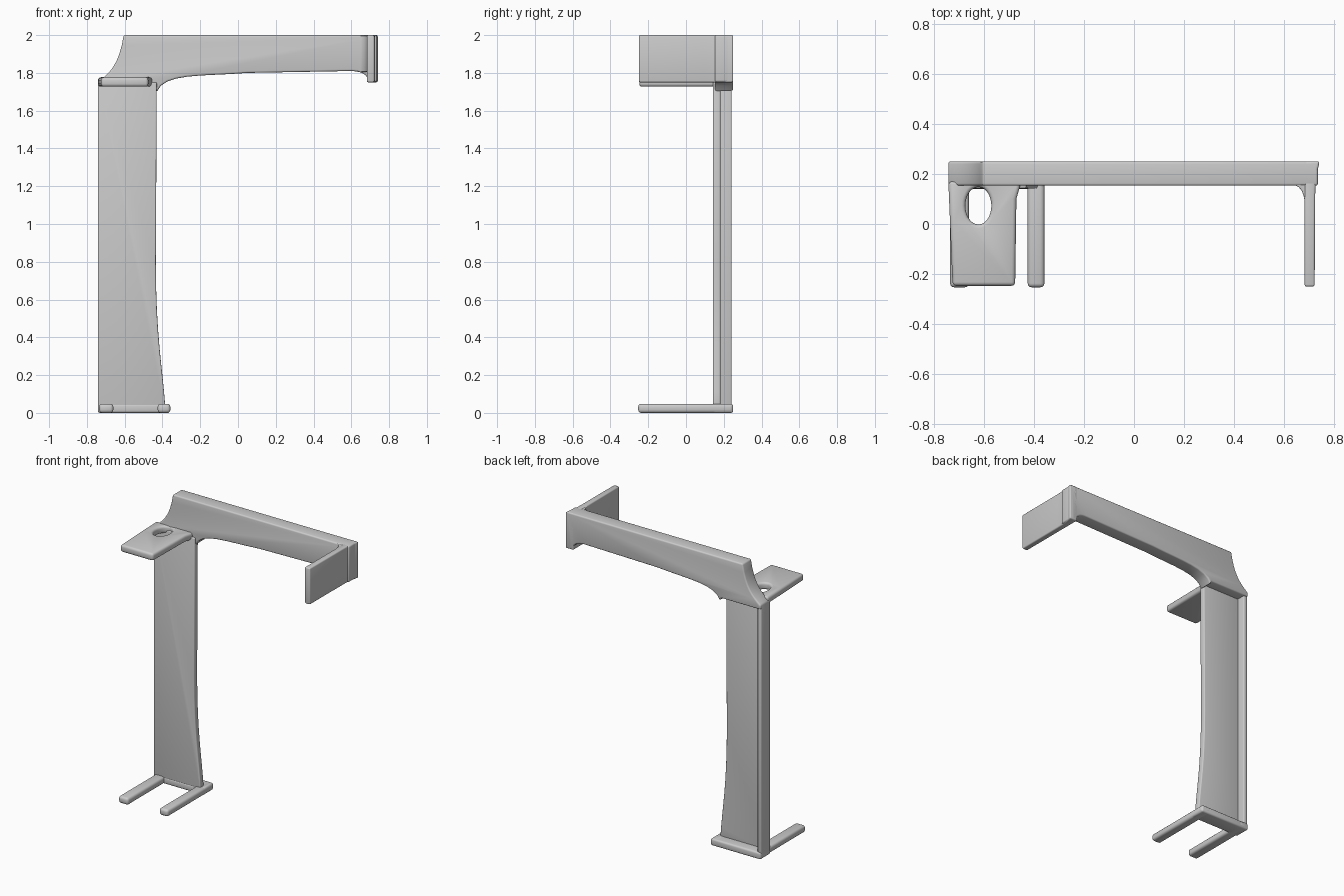
import bpy, bmesh, math
from mathutils import Vector
from mathutils.geometry import interpolate_bezier

cube = bpy.data.objects.get("Cube")
if cube:
    bpy.data.objects.remove(cube, do_unlink=True)

grey = bpy.data.materials.new("plain grey")
grey.use_nodes = True
grey.diffuse_color = (0.6, 0.6, 0.6, 1)
shader = grey.node_tree.nodes["Principled BSDF"]
shader.inputs["Base Color"].default_value = grey.diffuse_color
shader.inputs["Roughness"].default_value = 0.7

parts = []


def curve(a, b, c, d, steps=9):
    """Points of a bezier from a to d."""
    return [tuple(p) for p in interpolate_bezier(Vector(a), Vector(b), Vector(c), Vector(d), steps)]


def prism(name, outline, plane, low, high, round_by=0.01):
    """Extrude an outline in the xz or xy plane and round its edges."""
    def place(p, depth):
        return (p[0], depth, p[1]) if plane == "xz" else (p[0], p[1], depth)
    bm = bmesh.new()
    ends = [[bm.verts.new(place(p, d)) for p in outline] for d in (low, high)]
    bm.faces.new(ends[0])
    bm.faces.new(ends[1][::-1])
    count = len(outline)
    for i in range(count):
        j = (i + 1) % count
        bm.faces.new((ends[0][j], ends[0][i], ends[1][i], ends[1][j]))
    bmesh.ops.recalc_face_normals(bm, faces=bm.faces)
    mesh = bpy.data.meshes.new(name)
    bm.to_mesh(mesh)
    bm.free()
    mesh.materials.append(grey)
    obj = bpy.data.objects.new(name, mesh)
    bpy.context.collection.objects.link(obj)
    if round_by:
        bevel = obj.modifiers.new("rounding", "BEVEL")
        bevel.width = round_by
        bevel.segments = 3
        bevel.limit_method = "ANGLE"
        bevel.angle_limit = math.radians(40)
        parts.append(obj)
    return obj


def box(name, x, y, z, round_by=0.01):
    corners = [(x[0], y[0]), (x[1], y[0]), (x[1], y[1]), (x[0], y[1])]
    return prism(name, corners, "xy", z[0], z[1], round_by)


# Upright: a front plate flaring at the foot, with a side flange behind it
flare = curve((-0.385, 0.03), (-0.40, 0.25), (-0.435, 0.4), (-0.435, 0.8))
prism("upright_plate", [(-0.742, 0.03)] + flare + [(-0.43, 1.75), (-0.742, 1.75)],
      "xz", 0.142, 0.182, 0.007)
box("upright_flange", (-0.742, -0.712), (0.142, 0.242), (0.02, 1.75), 0.007)

# Top beam: sloping shoulder, arched underside, flared tip
shoulder = curve((-0.605, 2.0), (-0.63, 1.84), (-0.68, 1.80), (-0.742, 1.75))
arch = curve((-0.43, 1.70), (-0.39, 1.80), (-0.20, 1.78), (0.05, 1.80))
tip = curve((0.60, 1.81), (0.66, 1.81), (0.68, 1.79), (0.70, 1.752), 6)
prism("top_beam", shoulder + [(-0.742, 1.72), (-0.44, 1.72)] + arch + tip
      + [(0.735, 1.752), (0.735, 2.0)], "xz", 0.153, 0.25, 0.01)

# End plate reaching forward, with a fillet in the inner corner
outer = curve((0.742, 0.25), (0.73, 0.20), (0.724, 0.18), (0.724, 0.10), 6)
prism("end_plate", outer + [(0.722, -0.25), (0.682, -0.25), (0.682, 0.25)],
      "xy", 1.75, 2.0, 0.008)
inner = curve((0.63, 0.157), (0.665, 0.155), (0.683, 0.13), (0.684, 0.06), 7)
prism("end_fillet", inner + [(0.70, 0.06), (0.70, 0.20), (0.63, 0.20)],
      "xy", 1.806, 1.997, 0.004)

# Shelf with an oval hole
shelf = prism("shelf", [(-0.725, -0.247), (-0.475, -0.247), (-0.47, 0.10), (-0.45, 0.17),
                        (-0.742, 0.17), (-0.735, 0.0)], "xy", 1.727, 1.777, 0.015)
oval = [(-0.622 + 0.052 * math.cos(a), 0.073 + 0.075 * math.sin(a))
        for a in (math.tau * i / 28 for i in range(28))]
cutter = prism("hole_cutter", oval, "xy", 1.6, 1.9, 0)
cutter.hide_render = True
cut = shelf.modifiers.new("hole", "BOOLEAN")
cut.operation = "DIFFERENCE"
cut.solver = "EXACT"
cut.object = cutter
shelf.modifiers.move(1, 0)

# Forked foot
box("foot_crossbar", (-0.742, -0.36), (0.14, 0.25), (0.0, 0.048), 0.012)
for name, x in (("right_prong", (-0.735, -0.66)), ("left_prong", (-0.425, -0.358))):
    box(name, x, (-0.253, 0.25), (0.0, 0.048), 0.016)

# Apply the modifiers, drop the cutter, shade smoothly
bpy.ops.object.select_all(action="DESELECT")
for obj in parts:
    obj.select_set(True)
bpy.context.view_layer.objects.active = parts[0]
bpy.ops.object.convert(target="MESH")
bpy.data.objects.remove(cutter, do_unlink=True)
bpy.ops.object.shade_smooth_by_angle(angle=math.radians(40))
